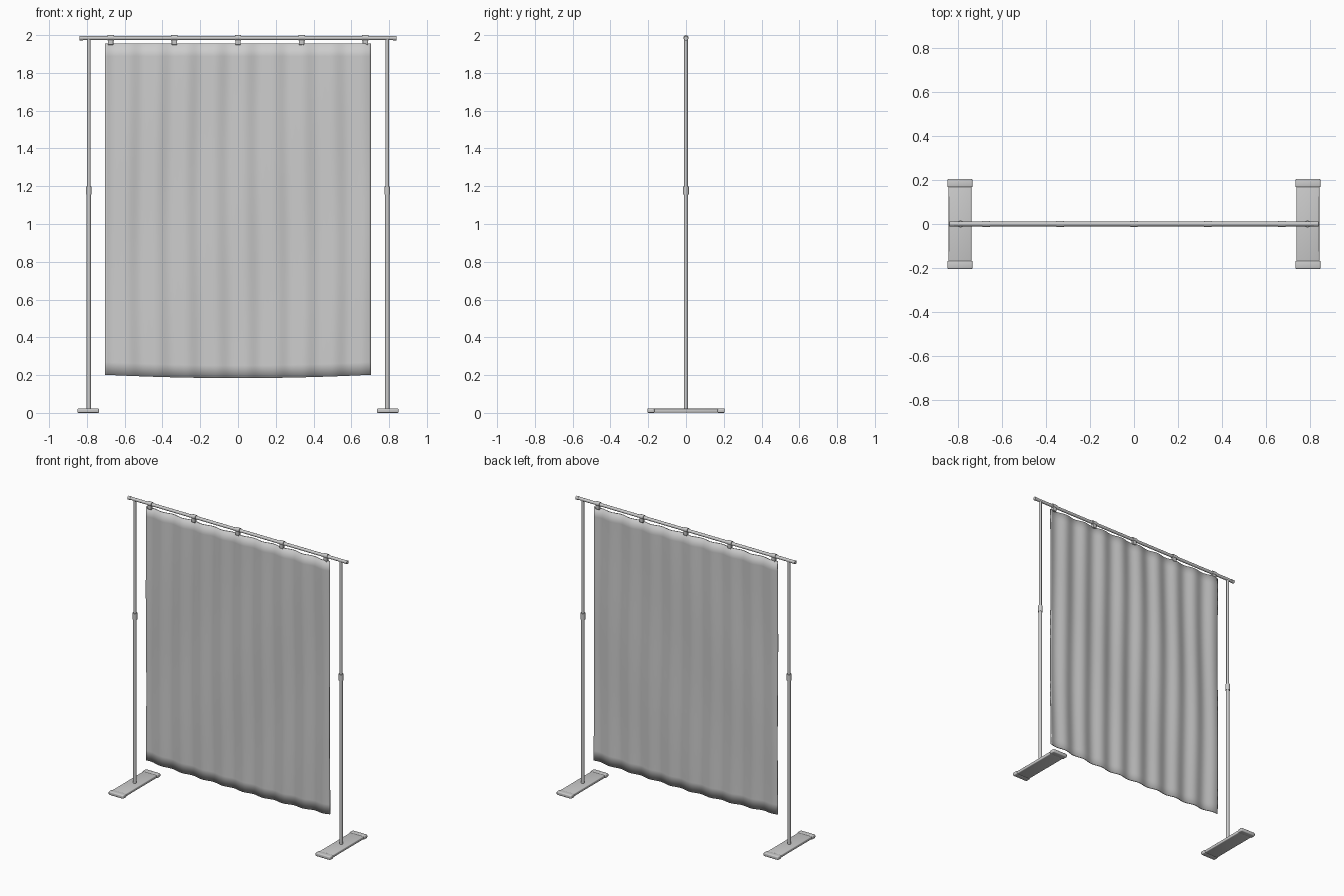
import bpy, bmesh, math
from mathutils import Matrix

default = bpy.data.objects.get("Cube")
if default:
    bpy.data.objects.remove(default, do_unlink=True)

grey = bpy.data.materials.new("light grey")
grey.use_nodes = True
colour = (0.6, 0.6, 0.6, 1)
grey.diffuse_color = colour
grey.node_tree.nodes["Principled BSDF"].inputs["Base Color"].default_value = colour


def add_object(name, bm, smooth=None):
    mesh = bpy.data.meshes.new(name)
    bmesh.ops.recalc_face_normals(bm, faces=bm.faces)
    bm.to_mesh(mesh)
    bm.free()
    mesh.materials.append(grey)
    obj = bpy.data.objects.new(name, mesh)
    bpy.context.collection.objects.link(obj)
    if smooth:
        bpy.ops.object.select_all(action="DESELECT")
        obj.select_set(True)
        bpy.context.view_layer.objects.active = obj
        bpy.ops.object.shade_smooth_by_angle(angle=math.radians(smooth))
    return obj


def box(name, centre, size, bevel):
    bm = bmesh.new()
    bmesh.ops.create_cube(bm, size=1, matrix=Matrix.Translation(centre) @ Matrix.Diagonal((*size, 1)))
    bmesh.ops.bevel(bm, geom=bm.edges[:], offset=bevel, segments=3, profile=0.5, affect="EDGES")
    return add_object(name, bm, 35)


def tube(name, centre, radius, length, axis="Z", sides=24):
    turn = Matrix.Rotation(math.pi / 2, 4, "Y") if axis == "X" else Matrix()
    bm = bmesh.new()
    bmesh.ops.create_cone(bm, cap_ends=True, segments=sides, radius1=radius, radius2=radius,
                          depth=length, matrix=Matrix.Translation(centre) @ turn)
    return add_object(name, bm, 40)


# Two stands: foot with end caps, telescoping post and its collar
for side, s in (("left", 1), ("right", -1)):
    box(f"{side}_foot", (s * 0.793, 0, 0.012), (0.104, 0.36, 0.020), 0.005)
    for end, e in (("back", 1), ("front", -1)):
        box(f"{side}_foot_{end}_cap", (s * 0.793, e * 0.186, 0.012), (0.114, 0.038, 0.024), 0.006)
    tube(f"{side}_lower_post", (s * 0.79, 0, 0.6), 0.0115, 1.16)
    tube(f"{side}_upper_post", (s * 0.79, 0, 1.58), 0.0095, 0.8)
    tube(f"{side}_post_collar", (s * 0.79, 0, 1.177), 0.0155, 0.044)

# Crossbar with thicker end caps
tube("crossbar", (0, 0, 1.984), 0.0105, 1.66, "X")
for side, s in (("left", 1), ("right", -1)):
    tube(f"{side}_crossbar_cap", (s * 0.83, 0, 1.984), 0.012, 0.02, "X")

# Clips wrapped around the bar, each with a gripping tab
for i in range(5):
    x = (i - 2) * 0.337
    tube(f"clip_ring_{i + 1}", (x, 0, 1.986), 0.014, 0.034, "X")
    box(f"clip_tab_{i + 1}", (x, 0, 1.964), (0.028, 0.018, 0.032), 0.003)

# Hanging cloth with soft folds and a slightly sagging hem
HALF, TOP, COLS, ROWS = 0.704, 1.956, 120, 26
bm = bmesh.new()
grid = []
for r in range(ROWS + 1):
    v = r / ROWS
    row = []
    for c in range(COLS + 1):
        x = HALF * (2 * c / COLS - 1)
        hem = 0.184 + 0.018 * (x / HALF) ** 2
        z = TOP + (hem - TOP) * v
        drift = 0.25 * math.sin(5 * v + 3 * x)
        fold = math.cos(math.tau * (x + 0.665) / 0.156 + drift)
        y = 0.0065 * fold + 0.002 * math.sin(9 * v + 7 * x)
        row.append(bm.verts.new((x, y, z)))
    grid.append(row)
for a, b in zip(grid, grid[1:]):
    for c in range(COLS):
        bm.faces.new((a[c], b[c], b[c + 1], a[c + 1]))
curtain = add_object("curtain", bm)
curtain.data.shade_smooth()
thick = curtain.modifiers.new("cloth thickness", "SOLIDIFY")
thick.thickness = 0.006
thick.offset = 0
